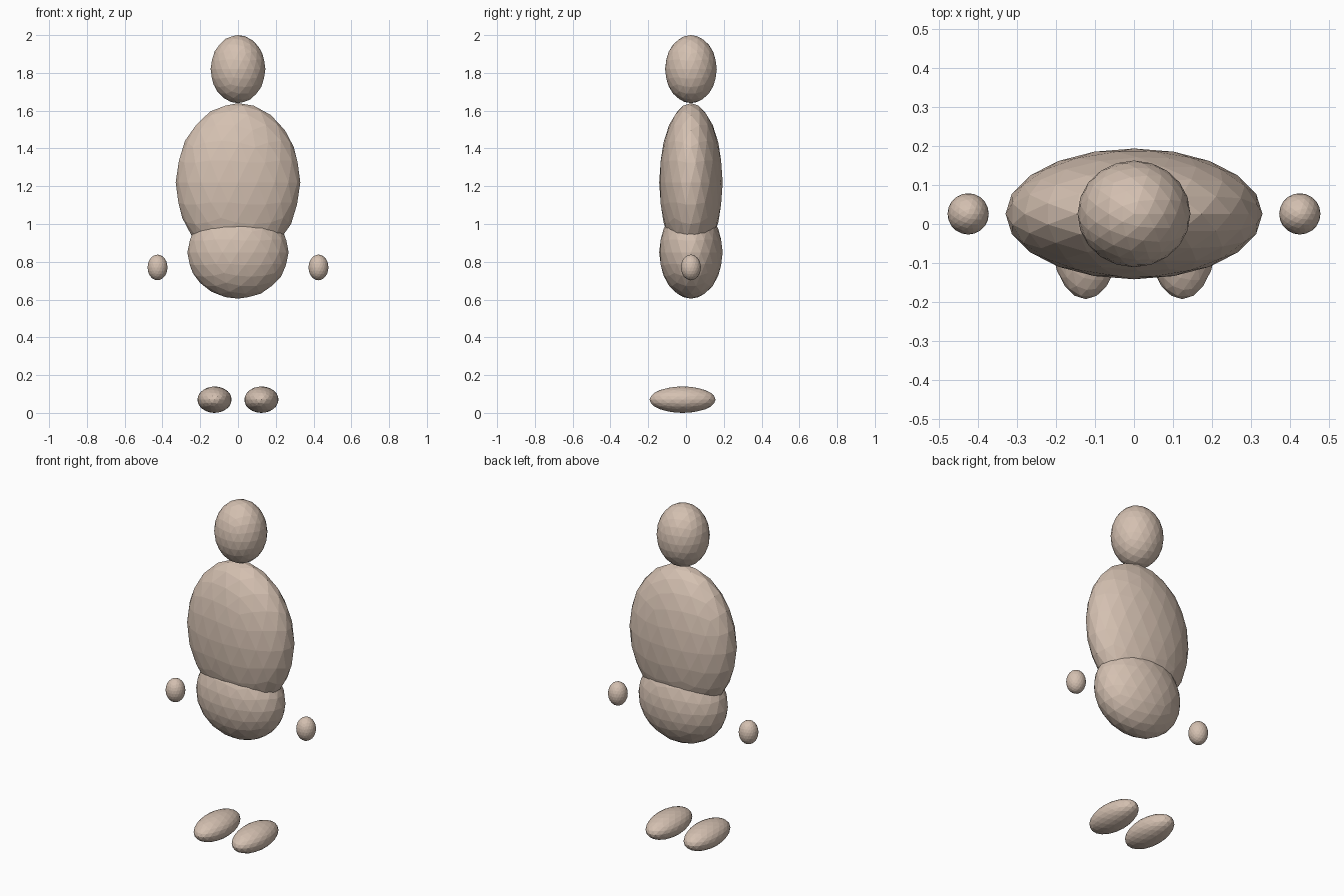
import bpy

# Remove the default cube
cube = bpy.data.objects.get("Cube")
if cube:
    bpy.data.objects.remove(cube, do_unlink=True)

# Single skin colour
skin = bpy.data.materials.new("pale_skin")
skin.use_nodes = True
colour = (0.66, 0.53, 0.44, 1.0)
skin.diffuse_color = colour
skin.node_tree.nodes["Principled BSDF"].inputs["Base Color"].default_value = colour


def ellipsoid(name, centre, radii):
    """Faceted, stretched icosphere for one body part."""
    bpy.ops.mesh.primitive_ico_sphere_add(subdivisions=3, radius=1, location=centre)
    part = bpy.context.object
    part.name = name
    part.scale = radii
    bpy.ops.object.transform_apply(location=False, rotation=False, scale=True)
    bpy.ops.object.shade_flat()
    part.data.materials.append(skin)
    return part


# Trunk and head
depth = 0.026
ellipsoid("head", (0, depth, 1.82), (0.145, 0.137, 0.18))
ellipsoid("torso", (0, depth, 1.22), (0.33, 0.168, 0.42))
ellipsoid("pelvis", (0, depth, 0.85), (0.268, 0.168, 0.245))

# Hands and feet on both sides
for side, sign in (("left", 1), ("right", -1)):
    ellipsoid(side + "_hand", (sign * 0.426, depth, 0.77), (0.053, 0.053, 0.068))
    ellipsoid(side + "_foot", (sign * 0.124, -0.018, 0.07), (0.091, 0.175, 0.07))
